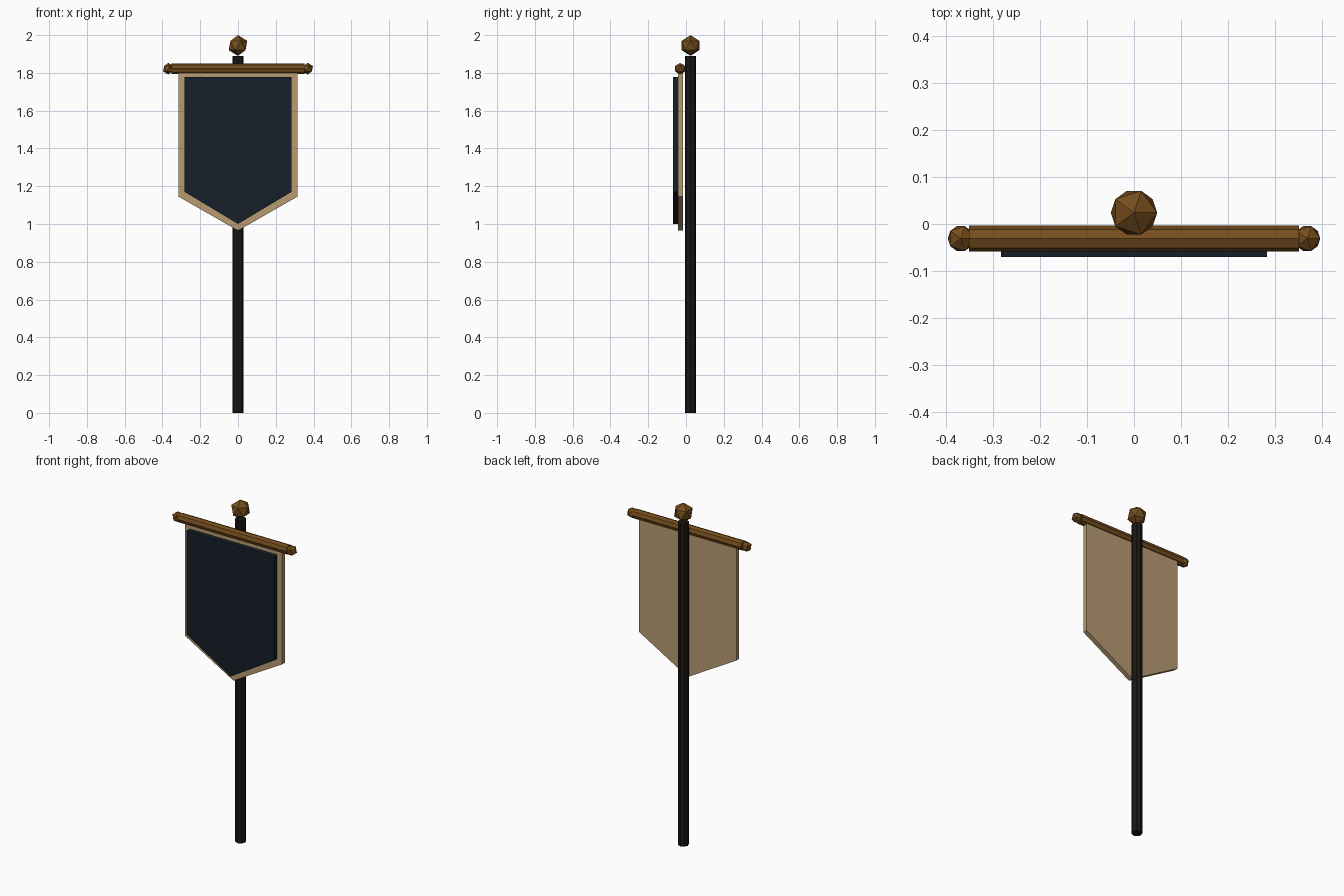
import bpy, bmesh
from math import pi

if "Cube" in bpy.data.objects:
    bpy.data.objects.remove(bpy.data.objects["Cube"])


def material(name, rgb):
    m = bpy.data.materials.new(name)
    m.diffuse_color = (*rgb, 1)
    m.use_nodes = True
    m.node_tree.nodes["Principled BSDF"].inputs["Base Color"].default_value = m.diffuse_color
    return m


DARK_WOOD = material("dark_wood", (0.012, 0.008, 0.006))
BRONZE = material("bronze", (0.18, 0.075, 0.012))
TAN = material("tan_cloth", (0.48, 0.33, 0.17))
NAVY = material("navy_cloth", (0.008, 0.013, 0.022))


def finish(name, mat):
    ob = bpy.context.object
    ob.name = name
    ob.data.materials.append(mat)
    return ob


def rod(name, mat, radius, length, loc, rot=(0, 0, 0)):
    bpy.ops.mesh.primitive_cylinder_add(vertices=8, radius=radius, depth=length,
                                        location=loc, rotation=rot)
    return finish(name, mat)


def knob(name, radius, loc):
    bpy.ops.mesh.primitive_ico_sphere_add(subdivisions=1, radius=radius, location=loc)
    return finish(name, BRONZE)


def pennant(name, mat, half, top, side, tip, y_front, y_back):
    # five-sided pointed outline, extruded from front to back
    outline = [(-half, top), (-half, side), (0, tip), (half, side), (half, top)]
    bm = bmesh.new()
    face = bm.faces.new([bm.verts.new((x, y_front, z)) for x, z in outline])
    ext = bmesh.ops.extrude_face_region(bm, geom=[face])
    verts = [g for g in ext["geom"] if isinstance(g, bmesh.types.BMVert)]
    bmesh.ops.translate(bm, verts=verts, vec=(0, y_back - y_front, 0))
    bmesh.ops.recalc_face_normals(bm, faces=bm.faces)
    me = bpy.data.meshes.new(name)
    bm.to_mesh(me)
    bm.free()
    me.materials.append(mat)
    ob = bpy.data.objects.new(name, me)
    bpy.context.collection.objects.link(ob)


# upright pole and its finial
POLE_Y, BAR_Y, BAR_Z = 0.024, -0.031, 1.822
rod("pole", DARK_WOOD, 0.029, 1.89, (0, POLE_Y, 0.945))
knob("pole_finial", 0.055, (0, POLE_Y, 1.945))

# crossbar with end knobs
rod("crossbar", BRONZE, 0.028, 0.704, (0, BAR_Y, BAR_Z), (0, pi / 2, 0))
for side, s in (("left", -1), ("right", 1)):
    knob("crossbar_knob_" + side, 0.031, (s * 0.369, BAR_Y, BAR_Z))

# tan backing cloth and navy front panel
pennant("banner_border", TAN, 0.315, 1.81, 1.145, 0.965, -0.042, -0.015)
pennant("banner_field", NAVY, 0.283, 1.778, 1.17, 1.0, -0.07, -0.04)
